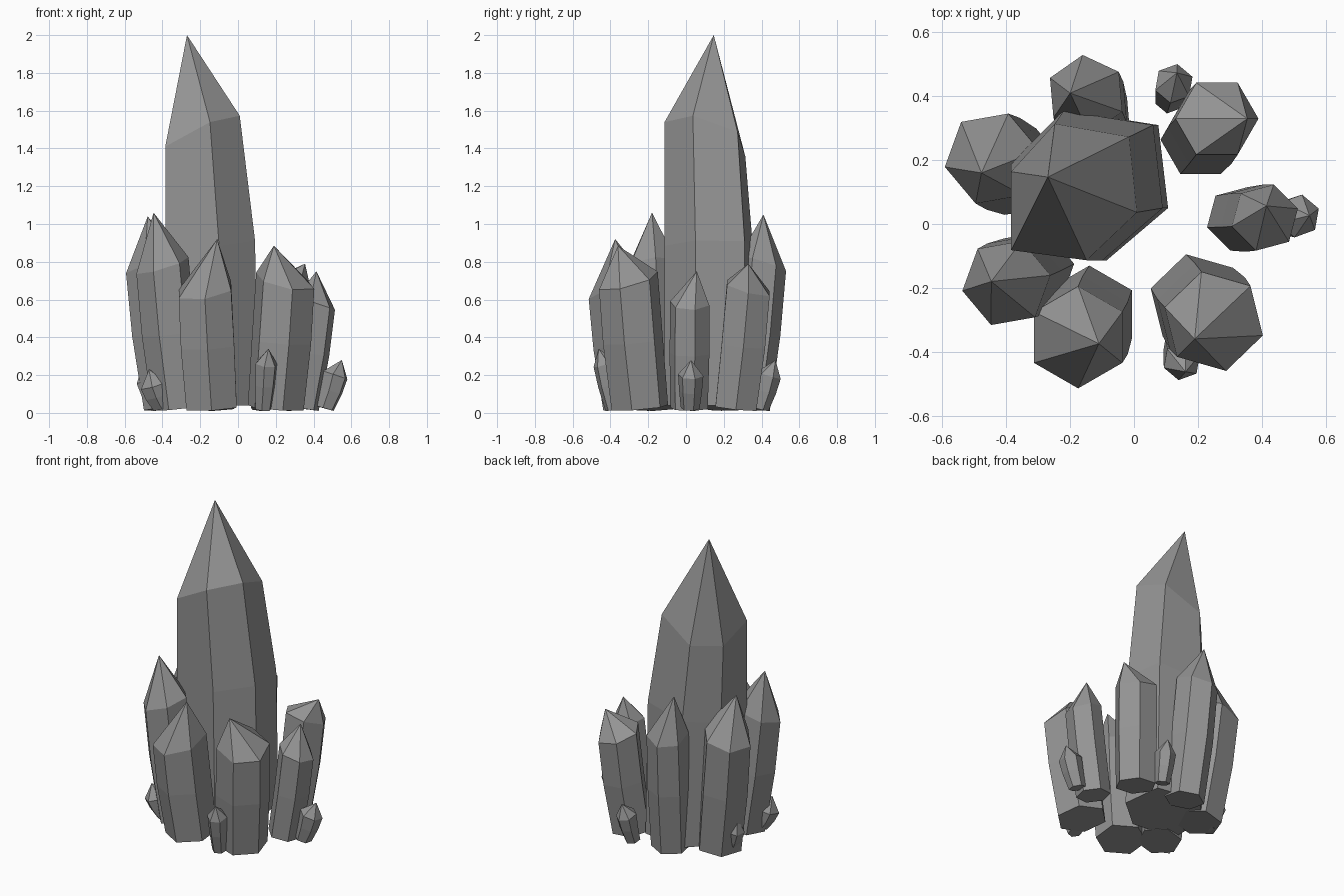
import bpy, bmesh, math
from mathutils import Vector

if "Cube" in bpy.data.objects:
    bpy.data.objects.remove(bpy.data.objects["Cube"])

stone = bpy.data.materials.new("grey_crystal")
stone.diffuse_color = (0.3, 0.3, 0.3, 1)
stone.use_nodes = True
stone.node_tree.nodes["Principled BSDF"].inputs["Base Color"].default_value = stone.diffuse_color


def loft(name, rings, tip):
    """Join rings of points from the bottom up and close with a point."""
    bm = bmesh.new()
    loops = [[bm.verts.new(p) for p in ring] for ring in rings]
    n = len(loops[0])
    bm.faces.new(loops[0][::-1])
    top = bm.verts.new(tip)
    for i in range(n):
        j = (i + 1) % n
        for a, b in zip(loops, loops[1:]):
            bm.faces.new((a[i], a[j], b[j], b[i]))
        bm.faces.new((loops[-1][i], loops[-1][j], top))
    bmesh.ops.recalc_face_normals(bm, faces=bm.faces[:])
    me = bpy.data.meshes.new(name)
    bm.to_mesh(me)
    bm.free()
    me.materials.append(stone)
    ob = bpy.data.objects.new(name, me)
    bpy.context.collection.objects.link(ob)


def hexagon(c, r, rot, slope):
    pts = []
    for k in range(6):
        a = math.radians(rot + 60 * k)
        d = Vector((r * math.cos(a), r * math.sin(a), 0))
        d.z = d.xy.dot(slope)
        pts.append(c + d)
    return pts


def crystal(name, shoulder, r, tip, rot, inward, shrink):
    """Six-sided crystal leaning away from the cluster's centre."""
    s = Vector(shoulder)
    b = Vector((s.x * inward, s.y * inward, 0))
    lean = (s - b).xy / s.z
    r0 = r * shrink
    b.z = 0.01 + r0 * lean.length
    mid = b.lerp(s, 0.52) + lean.to_3d() * 0.08 * s.z
    loft(name, [hexagon(b, r0, rot, -lean),
                hexagon(mid, (r0 + r) * 0.52, rot, -lean),
                hexagon(s, r, rot, s.xy.normalized() * -0.33)], tip)


# Tall main crystal: one outline, tapered on its right and back sides
outline = [(-0.385, -0.08), (-0.10, -0.115), (0.09, 0.05),
           (0.06, 0.31), (-0.22, 0.355), (-0.385, 0.19)]
base = [(x * 1.02 + 0.015, y, 0.04) for x, y in outline]
middle = [(x, y, 0.9 + 0.15 * x) for x, y in outline]
shoulder = [(x - 0.17 * (x + 0.385), y - 0.09 * (y + 0.1),
             1.41 + 0.42 * (x + 0.385) - 0.28 * (y + 0.08)) for x, y in outline]
loft("main_crystal", [base, middle, shoulder], (-0.27, 0.147, 2.0))

# Medium crystals: name, shoulder centre, radius, tip, rotation
for spec in [
    ("front_crystal", (-0.175, -0.355, 0.65), 0.16, (-0.11, -0.375, 0.92), 30),
    ("front_right_crystal", (0.25, -0.305, 0.7), 0.16, (0.19, -0.36, 0.885), 44),
    ("front_left_crystal", (-0.4, -0.185, 0.78), 0.14, (-0.447, -0.18, 1.06), 10),
    ("back_left_crystal", (-0.445, 0.205, 0.78), 0.15, (-0.478, 0.16, 1.04), 10),
    ("back_crystal", (-0.15, 0.405, 0.79), 0.125, (-0.2, 0.41, 1.05), 35),
    ("back_right_crystal", (0.26, 0.33, 0.66), 0.13, (0.355, 0.33, 0.79), 0),
    ("right_crystal", (0.41, 0.02, 0.58), 0.107, (0.415, 0.057, 0.75), 15),
]:
    crystal(*spec, inward=0.8, shrink=0.96)

# Small shards at their feet: tips continue the outward lean
for name, x, y, z, r in [
    ("back_shard", 0.125, 0.44, 0.2, 0.062),
    ("front_shard", 0.15, -0.43, 0.26, 0.06),
    ("left_back_shard", -0.475, 0.18, 0.17, 0.065),
    ("left_front_shard", -0.44, -0.205, 0.15, 0.078),
    ("right_shard", 0.515, 0.025, 0.2, 0.068),
]:
    out = Vector((x, y)).normalized() * 0.035
    crystal(name, (x, y, z), r, (x + out.x, y + out.y, z + 0.08), 20, 0.89, 0.74)
